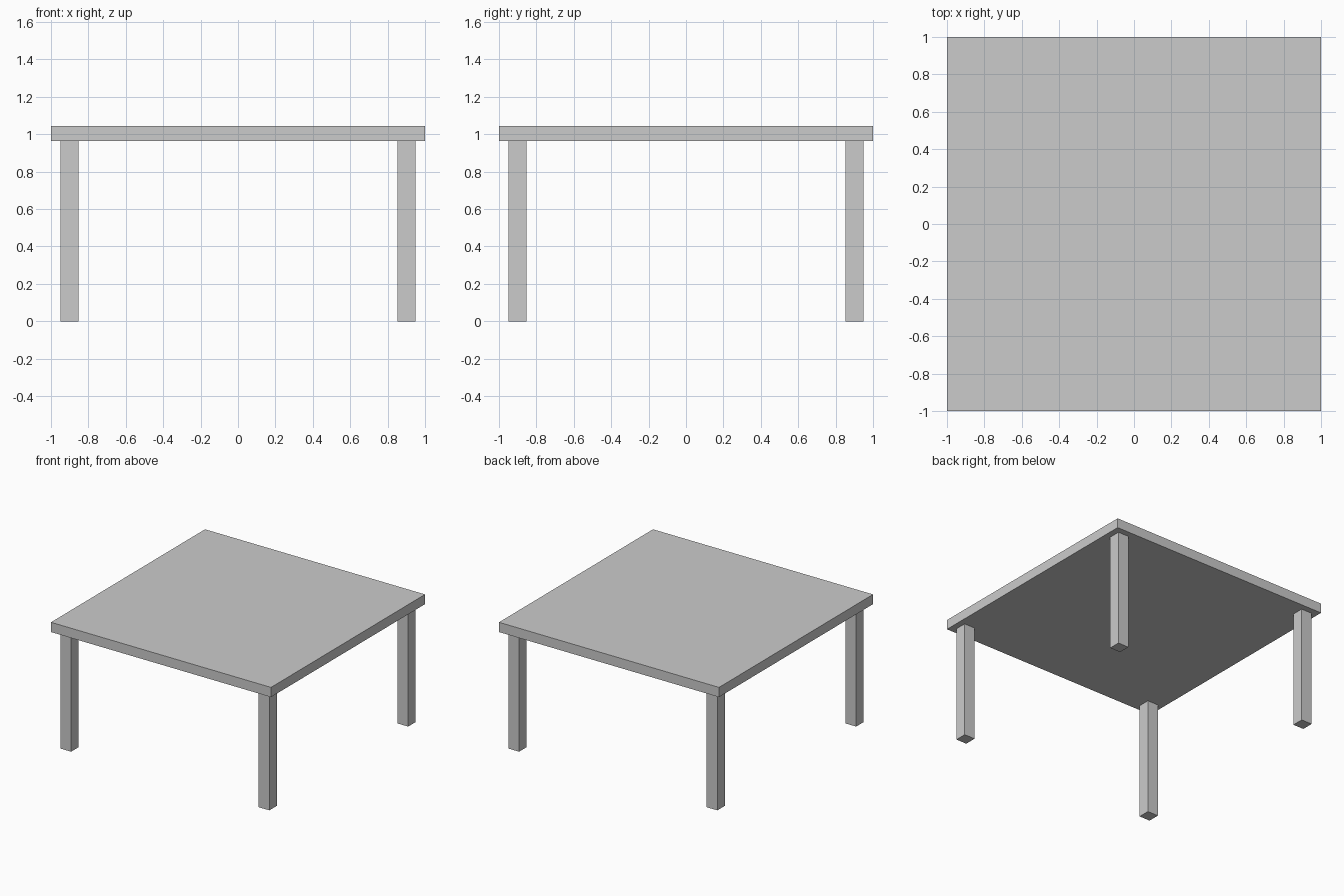
import bpy

if "Cube" in bpy.data.objects:
    bpy.data.objects.remove(bpy.data.objects["Cube"])

TOP_Z, UNDER_Z = 1.043, 0.963   # upper and lower face of the table top
LEG_W, LEG_POS = 0.097, 0.901   # leg thickness and centre offset


def box(name, x, y, z0, z1, width, depth):
    bpy.ops.mesh.primitive_cube_add(size=1, location=(x, y, (z0 + z1) / 2))
    ob = bpy.context.object
    ob.name = name
    ob.scale = (width, depth, z1 - z0)
    bpy.ops.object.transform_apply(location=False, rotation=False, scale=True)
    return ob


# Square table top
box("table_top", 0, 0, UNDER_Z, TOP_Z, 2, 2)

# Four corner legs
for y_name, sy in (("front", -1), ("back", 1)):
    for x_name, sx in (("left", -1), ("right", 1)):
        box(f"{y_name}_{x_name}_leg", sx * LEG_POS, sy * LEG_POS,
            0, UNDER_Z, LEG_W, LEG_W)
